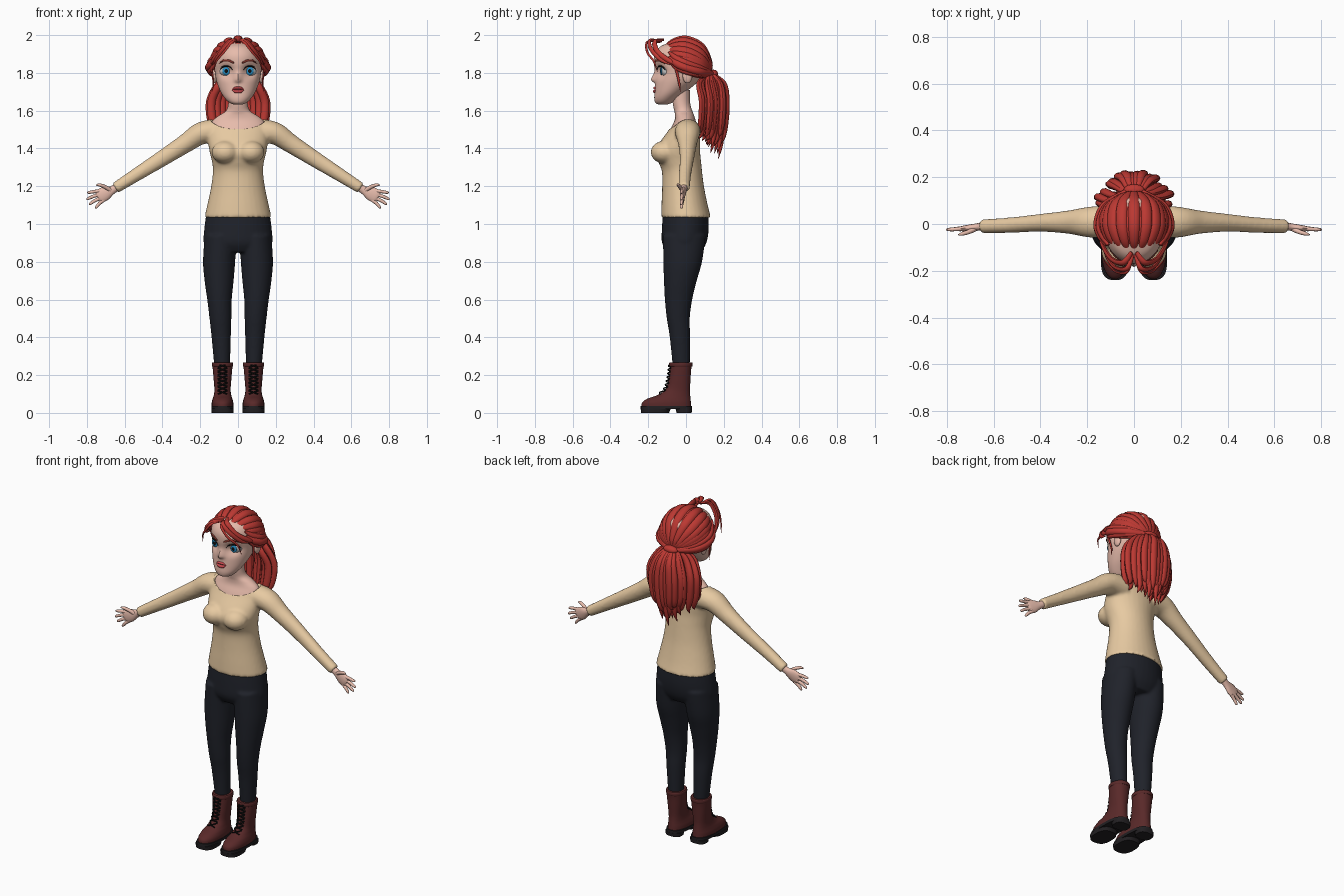
import bpy, bmesh, math, random
from mathutils import Vector, Matrix

if "Cube" in bpy.data.objects:
    bpy.data.objects.remove(bpy.data.objects["Cube"])

random.seed(4)


def material(name, r, g, b):
    m = bpy.data.materials.new(name)
    m.diffuse_color = (r, g, b, 1)
    m.use_nodes = True
    m.node_tree.nodes["Principled BSDF"].inputs["Base Color"].default_value = m.diffuse_color
    return m


SKIN = material("skin", .80, .50, .41)
HAIR = material("hair", .50, .04, .032)
KNIT = material("knit", .80, .59, .36)
DARK = material("dark_fabric", .014, .016, .023)
LEATHER = material("leather", .10, .022, .022)
RUBBER = material("rubber", .016, .014, .016)
BROW = material("brow", .22, .035, .025)
LIP = material("lip", .60, .07, .08)
WHITE = material("eye_white", .85, .85, .85)
BLUE = material("iris", .02, .27, .55)
BLACK = material("black", .005, .005, .005)


def spline(keys, steps):
    """Catmull-Rom through tuples of any length."""
    out = []
    for i in range(len(keys) - 1):
        a, b, c, d = keys[max(i - 1, 0)], keys[i], keys[i + 1], keys[min(i + 2, len(keys) - 1)]
        for s in range(steps):
            t = s / steps
            out.append([q + .5 * t * (r - p + t * (2 * p - 5 * q + 4 * r - w + t * (3 * (q - r) + w - p)))
                        for p, q, r, w in zip(a, b, c, d)])
    return out + [list(keys[-1])]


def sweep(bm, keys, n=12, steps=5, ref=(0, 1, 0), flat=False, pw=1):
    """Tube through (x, y, z, ru, rv); flat keeps the rings horizontal, ref=None means away from the head."""
    pts = spline(keys, steps)
    rings = []
    for i, k in enumerate(pts):
        c = Vector(k[:3])
        u, v = Vector((1, 0, 0)), Vector((0, 1, 0))
        if not flat:
            t = Vector(pts[min(i + 1, len(pts) - 1)][:3]) - Vector(pts[max(i - 1, 0)][:3])
            u = t.cross(Vector(ref) if ref else c - HEAD).normalized()
            v = u.cross(t).normalized()
        ring = []
        for j in range(n):
            a = 2 * math.pi * j / n
            cs, sn = math.cos(a), math.sin(a)
            ring.append(bm.verts.new(c + u * k[3] * math.copysign(abs(cs) ** pw, cs)
                                     + v * k[4] * math.copysign(abs(sn) ** pw, sn)))
        rings.append(ring)
    for r, q in zip(rings, rings[1:]):
        for j in range(n):
            bm.faces.new((r[j], r[(j + 1) % n], q[(j + 1) % n], q[j]))
    bm.faces.new(rings[0])
    bm.faces.new(rings[-1])


def loft(bm, keys, x=0, n=32, steps=5, pw=1):
    """Horizontal rings from (z, half width, front y, back y, optional x shift)."""
    sweep(bm, [(x + (k[4] if len(k) > 4 else 0), (k[2] + k[3]) / 2, k[0], k[1], (k[3] - k[2]) / 2)
               for k in keys], n, steps, flat=True, pw=pw)


def ball(bm, c, r, n=24):
    bmesh.ops.create_uvsphere(bm, u_segments=n, v_segments=n // 2, radius=1,
                              matrix=Matrix.Translation(c) @ Matrix.Diagonal((*r, 1)))


def finish(name, bm, mat, mirror=False, voxel=0):
    bmesh.ops.recalc_face_normals(bm, faces=bm.faces)
    me = bpy.data.meshes.new(name)
    bm.to_mesh(me)
    ob = bpy.data.objects.new(name, me)
    bpy.context.collection.objects.link(ob)
    if mat:
        me.materials.append(mat)
    if mirror:
        ob.modifiers.new("mirror", 'MIRROR')
    if voxel:
        m = ob.modifiers.new("fuse", 'REMESH')
        m.mode, m.voxel_size, m.use_smooth_shade = 'VOXEL', voxel, True
        m = ob.modifiers.new("soften", 'SMOOTH')
        m.factor, m.iterations = .5, 4
    return ob


HEAD = Vector((0, -.01, 1.83))
DOME = Vector((.143, .143, .155))

# Sweater: torso, bust and sleeves fused, neckline scooped out
bm = bmesh.new()
loft(bm, [(1.035, .178, -.132, .132), (1.10, .163, -.13, .115), (1.2, .142, -.126, .095),
          (1.28, .133, -.128, .085), (1.33, .138, -.147, .08), (1.38, .15, -.162, .075),
          (1.43, .158, -.14, .075), (1.5, .162, -.09, .07), (1.55, .15, -.06, .06), (1.58, .09, -.03, .05)])
for s in (1, -1):
    ball(bm, (s * .068, -.115, 1.38), (.072, .072, .06))
    sweep(bm, [(s * .09, .01, 1.49, .065, .07), (s * .19, .008, 1.482, .06, .066),
               (s * .28, .008, 1.425, .05, .05), (s * .40, .005, 1.348, .043, .038),
               (s * .53, -.005, 1.266, .036, .033), (s * .65, -.01, 1.19, .03, .03)], 20)
sweater = finish("sweater", bm, KNIT, voxel=.009)
bm = bmesh.new()
ball(bm, (0, -.02, 1.62), (.17, .13, .14), 40)
cutter = finish("neckline_cutter", bm, None)
cutter.hide_render = True
cutter.display_type = 'WIRE'
cut = sweater.modifiers.new("neckline", 'BOOLEAN')
cut.operation, cut.object = 'DIFFERENCE', cutter

# Neck and upper chest
bm = bmesh.new()
loft(bm, [(1.42, .13, -.11, .055), (1.5, .148, -.083, .062), (1.545, .136, -.062, .052),
          (1.575, .10, -.058, .043), (1.6, .063, -.062, .033), (1.64, .051, -.07, .022), (1.71, .05, -.075, .02)])
finish("neck", bm, SKIN)

# Trousers: hips and legs fused
bm = bmesh.new()
loft(bm, [(1.06, .168, -.122, .118), (.97, .179, -.128, .12), (.9, .182, -.127, .108), (.85, .15, -.1, .08)])
for s in (1, -1):
    loft(bm, [(.94, .085, -.122, .105, s * .092), (.8, .085, -.12, .085, s * .1), (.7, .077, -.117, .057, s * .1),
              (.6, .065, -.112, .033, s * .098), (.5, .058, -.102, .02, s * .093),
              (.4, .051, -.086, .022, s * .089), (.22, .04, -.068, .02, s * .083)])
finish("trousers", bm, DARK, voxel=.008)

# Boots: upper, collar, sole, heel and laces
BOOT = [(.03, .057, -.236, .028), (.055, .057, -.232, .026), (.075, .052, -.205, .024), (.095, .046, -.15, .022),
        (.125, .043, -.108, .021), (.18, .047, -.093, .024), (.225, .051, -.087, .027), (.262, .054, -.084, .032)]
bm = bmesh.new()
loft(bm, BOOT, .082, pw=.9)
finish("boot_upper", bm, LEATHER, mirror=True)
bm = bmesh.new()
loft(bm, [(.245, .053, -.087, .032), (.25, .056, -.09, .035), (.262, .056, -.09, .035), (.267, .053, -.087, .032)], .082)
finish("boot_collar", bm, LEATHER, mirror=True)
bm = bmesh.new()
for keys in ([(.02, .059, -.24, .032), (.037, .059, -.24, .032)],
             [(0, .057, -.238, -.09), (.022, .059, -.24, -.08)],
             [(0, .048, -.05, .03), (.022, .05, -.055, .032)]):
    loft(bm, keys, .082, steps=1, pw=.75)
finish("boot_sole", bm, RUBBER, mirror=True)
bm = bmesh.new()
for i in range(8):
    z0 = .1 + i * .02
    f0, f1 = [next(a[2] + (b[2] - a[2]) * (z - a[0]) / (b[0] - a[0])
                   for a, b in zip(BOOT, BOOT[1:]) if z <= b[0]) for z in (z0, z0 + .017)]
    for s in (1, -1):
        sweep(bm, [(.082 - s * .024, f0 + .006, z0, .004, .004), (.082, (f0 + f1) / 2 - .008, z0 + .009, .004, .004),
                   (.082 + s * .024, f1 + .006, z0 + .017, .004, .004)], 6, 3)
finish("boot_laces", bm, BLACK, mirror=True)

# Hands: palm, four fingers and thumb
bm = bmesh.new()
sweep(bm, [(.63, -.01, 1.203, .022, .022), (.665, -.012, 1.18, .022, .016), (.70, -.017, 1.163, .036, .015),
           (.73, -.02, 1.147, .036, .012), (.742, -.021, 1.14, .024, .007)], 16)
for a, b in (((.72, 1.175), (.797, 1.163)), ((.728, 1.157), (.802, 1.13)),
             ((.725, 1.138), (.789, 1.104)), ((.71, 1.127), (.757, 1.085))):
    sweep(bm, [(a[0], -.018, a[1], .010, .010), ((a[0] + b[0]) / 2, -.022, (a[1] + b[1]) / 2 + .003, .009, .009),
               (b[0] - .006, -.024, b[1] + .003, .007, .007), (b[0], -.025, b[1], .002, .002)], 10, 4)
sweep(bm, [(.675, -.018, 1.178, .012, .012), (.705, -.033, 1.197, .010, .010),
           (.735, -.042, 1.207, .008, .008), (.752, -.046, 1.205, .002, .002)], 10, 4)
finish("hand", bm, SKIN, mirror=True)

# Head with eye sockets and nose pushed into the loft
bm = bmesh.new()
loft(bm, [(1.632, .02, -.145, -.10), (1.642, .045, -.162, -.075), (1.665, .069, -.168, -.045),
          (1.70, .092, -.166, 0), (1.75, .112, -.163, .06), (1.80, .122, -.163, .10), (1.85, .126, -.17, .115),
          (1.9, .12, -.165, .115), (1.94, .098, -.135, .10), (1.967, .04, -.07, .04)], n=64, steps=7)
for v in bm.verts:
    if v.co.y < -.05:
        x, z = abs(v.co.x), v.co.z
        v.co.y += .03 * math.exp(-((x - .062) ** 2 + (z - 1.81) ** 2) / .033 ** 2)
        v.co.y -= .023 * math.exp(-(x / .016) ** 2 - ((z - 1.762) / (.012 if z < 1.762 else .035)) ** 2)
head = finish("head", bm, SKIN)
bpy.context.view_layer.update()


def face(x, z, lift=0):
    hit, p, _, _ = head.ray_cast((x, -1, z), (0, 1, 0))
    return (x, (p.y if hit else -.1) - lift, z)


# Eyes, lashes, brows, ears and lips
for name, y, r, mat in (("eyeball", -.099, (.036, .034, .032), WHITE), ("iris", -.130, (.021, .006, .023), BLUE),
                        ("pupil", -.1345, (.010, .003, .011), BLACK)):
    bm = bmesh.new()
    ball(bm, (.062, y, 1.81), r)
    finish(name, bm, mat, mirror=True)
bm = bmesh.new()
sweep(bm, [(*face(.062 + .034 * math.cos(a), 1.808 + .028 * math.sin(a), .003), r, r)
           for a, r in ((2.9, .001), (2.2, .003), (1.57, .004), (.9, .004), (.2, .002))], 8, 4)
finish("eyelash", bm, BLACK, mirror=True)
bm = bmesh.new()
sweep(bm, [(*face(x, z, .002), r, .004) for x, z, r in
           ((.022, 1.853, .004), (.05, 1.865, .006), (.08, 1.864, .005), (.102, 1.848, .001))], 8, 4)
finish("eyebrow", bm, BROW, mirror=True)
bm = bmesh.new()
ball(bm, (.124, .008, 1.785), (.014, .026, .04))
finish("ear", bm, SKIN, mirror=True)
bm = bmesh.new()
for z, r, dip in ((1.717, .006, .003), (1.706, .008, -.004)):
    sweep(bm, [(*face(x, 1.712 + (z + dip - 1.712) * k), r * k + .001, .008 * k + .001)
               for x, k in ((-.031, .1), (-.016, .9), (0, 1), (.016, .9), (.031, .1))], 10, 4)
finish("lips", bm, LIP)

# Scalp cap trimmed along the hairline
bm = bmesh.new()
ball(bm, HEAD, DOME, 48)
bmesh.ops.delete(bm, geom=[v for v in bm.verts if v.co.z < 1.85 - .8 * v.co.y], context='VERTS')
finish("hair_cap", bm, HAIR)

# Locks combed from the hairline over the dome to the tie
bm = bmesh.new()
for i in range(17):
    f = i / 8 - 1
    a = f * math.pi * .53
    ends = [Vector(((p[0] - HEAD.x) / DOME.x, (p[1] - HEAD.y) / DOME.y, (p[2] - HEAD.z) / DOME.z)).normalized()
            for p in ((.14 * math.sin(a), -.13 + .12 * (1 - math.cos(a)), 1.82 + .13 * math.cos(a)),
                      (.035 * f, .13, 1.795))]
    keys = []
    for t, r in ((0, .010), (.15, .019), (.35, .024), (.6, .024), (.85, .017), (1, .011)):
        d = ends[0].slerp(ends[1], t)
        keys.append((HEAD.x + d.x * DOME.x, HEAD.y + d.y * DOME.y, HEAD.z + d.z * DOME.z, r, r * .55))
    sweep(bm, keys, 10, 5, ref=None)
finish("combed_locks", bm, HAIR)

# Side rolls and loose fringe strands
bm = bmesh.new()
for dz, dx, r in ((0, 0, .020), (.026, -.008, .017), (-.02, -.008, .015)):
    sweep(bm, [(.118 + dx, -.09, 1.885 + dz, .006, .006), (.143 + dx, -.05, 1.85 + dz, r, r * .8),
               (.156 + dx, .005, 1.825 + dz, r, r * .9), (.125 + dx, .08, 1.805 + dz * .7, r, r * .8),
               (.03, .14, 1.795, .012, .012)], 10, 6, ref=None)
finish("side_rolls", bm, HAIR, mirror=True)
bm = bmesh.new()
for pts, r in ((((.005, -.13, 1.965), (.03, -.19, 1.972), (.08, -.185, 1.925), (.118, -.135, 1.87), (.137, -.07, 1.84)), .012),
               (((.01, -.12, 1.975), (.045, -.165, 1.965), (.095, -.15, 1.91), (.135, -.09, 1.865), (.15, -.03, 1.835)), .015),
               (((.004, -.14, 1.96), (.03, -.205, 1.965), (.075, -.205, 1.91), (.115, -.17, 1.86), (.128, -.15, 1.80)), .007),
               (((.12, -.08, 1.88), (.139, -.06, 1.84), (.135, -.045, 1.79), (.13, -.035, 1.74), (.137, -.03, 1.70)), .007)):
    sweep(bm, [(*p, r * k, r * k * .7) for p, k in zip(pts, (.6, 1, 1, .8, .1))], 8, 6, ref=None)
finish("fringe_strands", bm, HAIR, mirror=True)

# Hanging hair: an outer and an inner fan of tapered locks below the tie
bm = bmesh.new()
for count, back, spread, length in ((13, 0, 1, 0), (11, -.045, .95, .03), (8, .018, .6, .05)):
    for i in range(count):
        a = (i / (count - 1) * 2 - 1) * spread
        y = .195 + back - .075 * a * a + random.uniform(-.01, .01)
        tip = 1.355 + length + .10 * abs(a) + random.uniform(-.02, .03)
        sweep(bm, [(a * .035, .125, 1.80, .010, .010), (a * .10, y - .015, 1.745, .019, .014),
                   (a * .148, y, 1.65, .022, .017), (a * .142, y - .005, 1.54, .021, .016),
                   (a * .12, y - .015, (tip + 1.54) / 2 - .02, .014, .011),
                   (a * .115 + random.uniform(-.015, .015), y - .03, tip, .001, .001)], 9, 5)
finish("hanging_locks", bm, HAIR)
bm = bmesh.new()
ball(bm, (0, .145, 1.795), (.045, .025, .022))
finish("hair_tie", bm, HAIR)

# Smooth shading with crisp edges kept
for ob in bpy.context.collection.objects:
    ob.select_set(ob.type == 'MESH')
bpy.context.view_layer.objects.active = head
bpy.ops.object.shade_smooth_by_angle(angle=math.radians(50))
